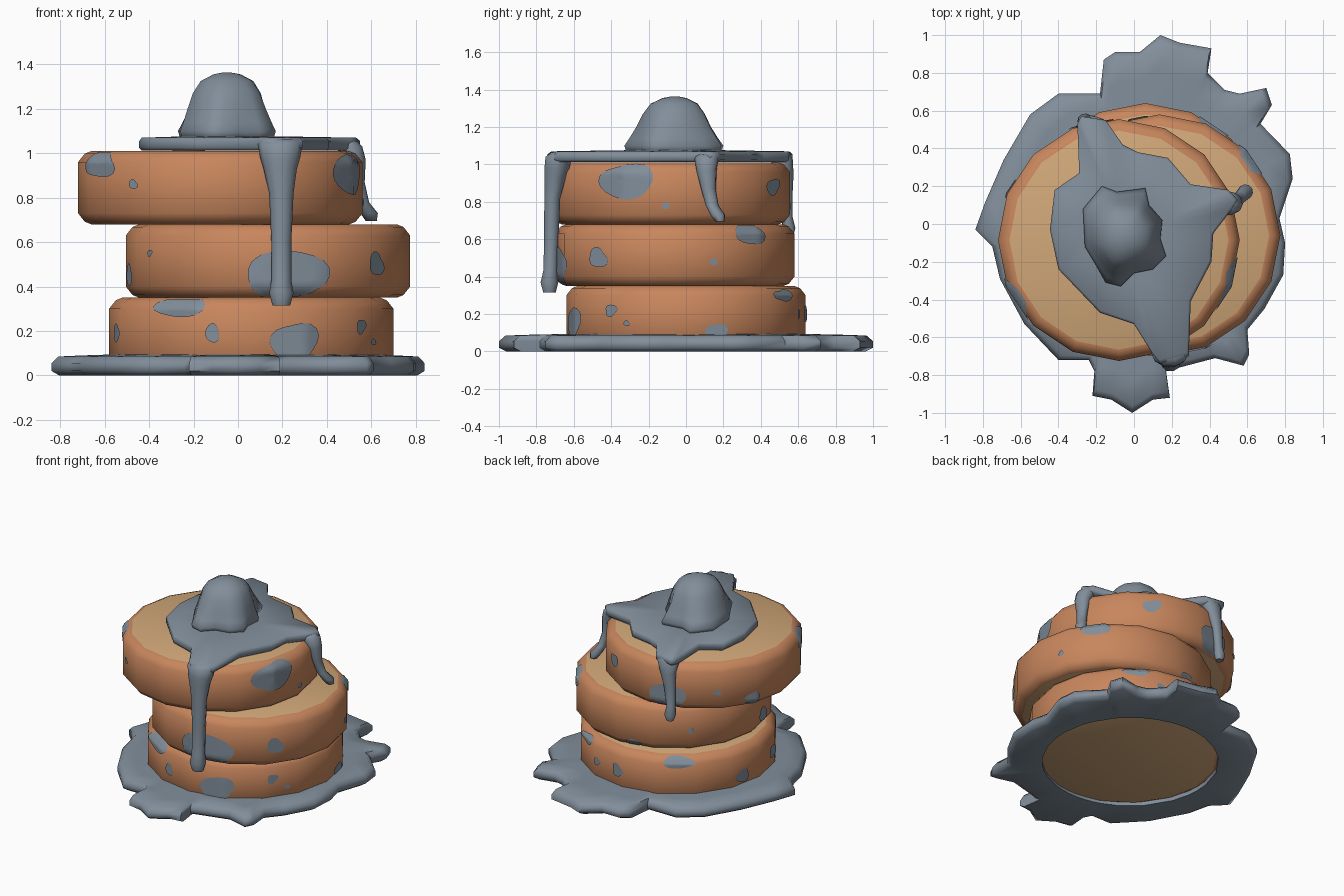
import bpy
import bmesh
import random
from math import sin, cos, pi, radians, hypot
from mathutils import Vector

random.seed(4)
if "Cube" in bpy.data.objects:
    bpy.data.objects.remove(bpy.data.objects["Cube"], do_unlink=True)


def make_material(name, rgb):
    mat = bpy.data.materials.new(name)
    mat.use_nodes = True
    color = (*rgb, 1)
    mat.diffuse_color = color
    mat.node_tree.nodes["Principled BSDF"].inputs["Base Color"].default_value = color
    return mat


SYRUP = make_material("slate syrup", (.22, .27, .325))
CRUST = make_material("baked crust", (.58, .24, .11))
CRUMB = make_material("pale crumb", (.64, .39, .19))


def finish(name, bm, materials, angle=50, fix_normals=True):
    """Turn a bmesh into a smooth shaded object."""
    if fix_normals:
        bmesh.ops.recalc_face_normals(bm, faces=bm.faces)
    mesh = bpy.data.meshes.new(name)
    bm.to_mesh(mesh)
    bm.free()
    for mat in materials:
        mesh.materials.append(mat)
    obj = bpy.data.objects.new(name, mesh)
    bpy.context.collection.objects.link(obj)
    bpy.ops.object.select_all(action='DESELECT')
    obj.select_set(True)
    bpy.context.view_layer.objects.active = obj
    bpy.ops.object.shade_smooth_by_angle(angle=radians(angle))
    return obj


def skin(bm, rings, caps=True):
    """Bridge closed rings of points; fan both ends if capped."""
    loops = [[bm.verts.new(p) for p in ring] for ring in rings]
    n = len(loops[0])
    for low, high in zip(loops, loops[1:]):
        for i in range(n):
            j = (i + 1) % n
            bm.faces.new((low[i], low[j], high[j], high[i]))
    if caps:
        for loop in (loops[0], loops[-1]):
            hub = bm.verts.new(sum((v.co for v in loop), Vector()) / n)
            for i in range(n):
                bm.faces.new((loop[i], loop[(i + 1) % n], hub))


def layered(outline, center, layers, radius):
    """Rings from an outline: each layer is (scale, height, roundness)."""
    rings = []
    for scale, z, roundness in layers:
        ring = []
        for p in outline:
            d = Vector((p[0] - center[0], p[1] - center[1]))
            d = (d * scale).lerp(d.normalized() * radius * scale, roundness)
            ring.append((center[0] + d.x, center[1] + d.y, z))
        rings.append(ring)
    return rings


# Pancakes: sixteen-sided discs with bevelled rims
SIDES, RADIUS, HEIGHT = 16, .64, .33
PROFILE = ((0, .58), (.012, .61), (.05, .64), (.28, .64), (.318, .61), (HEIGHT, .58))


def rim_radius(height, angle):
    """Radius of the faceted disc at a height and angle."""
    step = 2 * pi / SIDES
    facet = cos(step / 2) / cos(angle % step - step / 2)
    for (h0, r0), (h1, r1) in zip(PROFILE, PROFILE[1:]):
        if height <= h1:
            return facet * (r0 + (r1 - r0) * (height - h0) / (h1 - h0))
    return facet * PROFILE[-1][1]


def pancake(name, cx, cy, base):
    bm = bmesh.new()
    turns = [2 * pi * i / SIDES for i in range(SIDES)]
    skin(bm, [[(cx + r * cos(a), cy + r * sin(a), base + h) for a in turns]
              for h, r in PROFILE])
    for face in bm.faces:
        mid = face.calc_center_median()
        face.material_index = int(hypot(mid.x - cx, mid.y - cy) < .5)
    finish(name, bm, (CRUST, CRUMB), 40)


def spots(name, cx, cy, base, marks):
    """Thin irregular plates wrapped on the side: (degrees, z, half width, half height)."""
    bm = bmesh.new()
    count, steps = 20, 5
    for degrees, z, half_w, half_h in marks:
        phase, lobe = random.uniform(0, 6), random.uniform(.05, .15)

        def place(u, v):
            a = radians(degrees) + u * half_w / RADIUS
            h = min(max(z + v * half_h - base, .006), HEIGHT - .006)
            r = rim_radius(h, a) + .007
            return (cx + r * cos(a), cy + r * sin(a), base + h)

        hub = bm.verts.new(place(0, 0))
        last = None
        for s in range(1, steps + 1):
            loop = []
            for i in range(count):
                t = 2 * pi * i / count
                k = s / steps * (1 + lobe * sin(2 * t + phase) + lobe * sin(3 * t - phase))
                loop.append(bm.verts.new(place(k * cos(t), k * sin(t))))
            for i in range(count):
                j = (i + 1) % count
                if last:
                    bm.faces.new((last[i], loop[i], loop[j], last[j]))
                else:
                    bm.faces.new((hub, loop[i], loop[j]))
            last = loop
    finish(name, bm, (SYRUP,), 50, False)


STACK = {
    "bottom": (.06, 0, .02, (
        (-121, .31, .13, .05), (-106, .19, .03, .045), (-72, .15, .11, .09),
        (-39, .22, .04, .03), (-162, .19, .06, .04), (-30, .15, .02, .015),
        (15, .11, .06, .04), (56, .3, .08, .035), (70, .2, .03, .025),
        (125, .31, .11, .035), (166, .15, .05, .05), (87, .2, .05, .04))),
    "middle": (.135, -.06, .35, (
        (-82, .45, .2, .11), (-40, .5, .06, .05), (40, .63, .1, .06),
        (19, .48, .02, .02), (-147, .55, .02, .015), (190, .45, .06, .05),
        (100, .38, .06, .03), (135, .5, .02, .02))),
    "top": (-.08, -.085, .68, (
        (-150, .95, .13, .06), (-128, .86, .025, .02), (-22, .91, .15, .1),
        (-2, .78, .02, .018), (60, .88, .06, .045), (155, .74, .05, .05),
        (133, .82, .025, .02), (103, .77, .13, .09))),
}
for level, (cx, cy, base, marks) in STACK.items():
    pancake(level + "_pancake", cx, cy, base)
    spots(level + "_syrup_spots", cx, cy, base, marks)

# Puddle: ragged ring around the bottom pancake
PUDDLE = (
    (.84, .24), (.825, .37), (.67, .53), (.73, .63), (.7, .72), (.56, .69), (.48, .71),
    (.39, .8), (.41, .93), (.24, .96), (.14, 1), (.03, .91), (-.1, .91), (-.16, .87),
    (-.18, .69), (-.4, .69), (-.55, .58), (-.69, .34), (-.79, .11), (-.84, -.03),
    (-.75, -.12), (-.71, -.29), (-.58, -.53), (-.4, -.72), (-.24, -.72), (-.21, -.78),
    (-.22, -.91), (-.12, -.93), (-.01, -1), (.1, -.93), (.19, -.92), (.17, -.78),
    (.24, -.76), (.43, -.71), (.58, -.75), (.61, -.69), (.6, -.56), (.69, -.45),
    (.79, -.27), (.8, -.1), (.77, .03))
bm = bmesh.new()
skin(bm, layered(PUDDLE, (.03, 0), (
    (1, .03, 1), (1, 0, 1), (.96, 0, 0), (1, .02, 0), (1, .055, 0),
    (.965, .085, 0), (.9, .09, .2), (1, .095, 1)), .57), caps=False)
finish("syrup_puddle", bm, (SYRUP,), 60)

# Poured layer on the top pancake
POUR = (
    (-.28, .57), (-.15, .55), (-.06, .42), (.02, .38), (.18, .35), (.3, .21), (.5, .18),
    (.55, .13), (.52, .08), (.42, -.05), (.41, -.2), (.3, -.41), (.29, -.7), (.14, -.74),
    (.1, -.69), (0, -.53), (-.18, -.47), (-.4, -.24), (-.445, -.03), (-.42, .18),
    (-.29, .27), (-.3, .53))
bm = bmesh.new()
skin(bm, layered(POUR, (-.05, -.05), (
    (.97, 1.012, 0), (1, 1.025, 0), (1, 1.055, 0), (.97, 1.07, 0), (.5, 1.076, .5)), .4))
finish("syrup_layer", bm, (SYRUP,), 60)

# Melting scoop on top
SCOOP = (
    (-.27, .08), (-.17, .2), (-.09, .17), (.06, .19), (.08, .1), (.15, .02), (.14, -.08),
    (.17, -.17), (.1, -.24), (0, -.26), (-.07, -.33), (-.15, -.31), (-.2, -.22), (-.26, -.12))
bm = bmesh.new()
skin(bm, layered(SCOOP, (-.05, -.06), (
    (.95, 1.06, 0), (1, 1.1, 0), (.94, 1.14, .2), (.86, 1.2, .5), (.75, 1.27, .7),
    (.58, 1.325, .8), (.3, 1.355, .9), (.1, 1.363, 1)), .21))
finish("melting_scoop", bm, (SYRUP,), 80)


# Drips: stacked ellipses (x, y, z, half width, half depth) facing a direction
def drip(name, facing, sections):
    a = radians(facing)
    out, side = Vector((cos(a), sin(a), 0)), Vector((-sin(a), cos(a), 0))
    bm = bmesh.new()
    skin(bm, [[Vector((x, y, z)) + side * w * cos(t) + out * d * sin(t)
               for t in (2 * pi * i / 10 for i in range(10))]
              for x, y, z, w, d in sections])
    finish(name, bm, (SYRUP,), 70)


drip("front_drip", -90, (
    (.19, -.66, 1.065, .09, .06), (.19, -.68, 1.04, .1, .075), (.19, -.69, .98, .09, .07),
    (.19, -.7, .93, .075, .06), (.195, -.715, .82, .055, .045), (.195, -.72, .6, .045, .04),
    (.195, -.725, .43, .045, .04), (.195, -.73, .37, .055, .05), (.195, -.73, .315, .04, .035)))
drip("left_drip", 10, (
    (.47, .12, 1.06, .06, .06), (.5, .11, 1.03, .065, .06), (.525, .11, .97, .055, .05),
    (.54, .12, .87, .04, .03), (.56, .14, .78, .035, .03), (.59, .17, .73, .04, .04),
    (.6, .18, .695, .025, .025)))
drip("back_drip", 100, (
    (-.22, .49, 1.065, .07, .05), (-.22, .51, 1.03, .08, .06), (-.23, .53, .95, .055, .045),
    (-.25, .54, .85, .04, .03), (-.26, .54, .72, .03, .03), (-.26, .55, .66, .04, .035),
    (-.26, .55, .62, .025, .025)))
